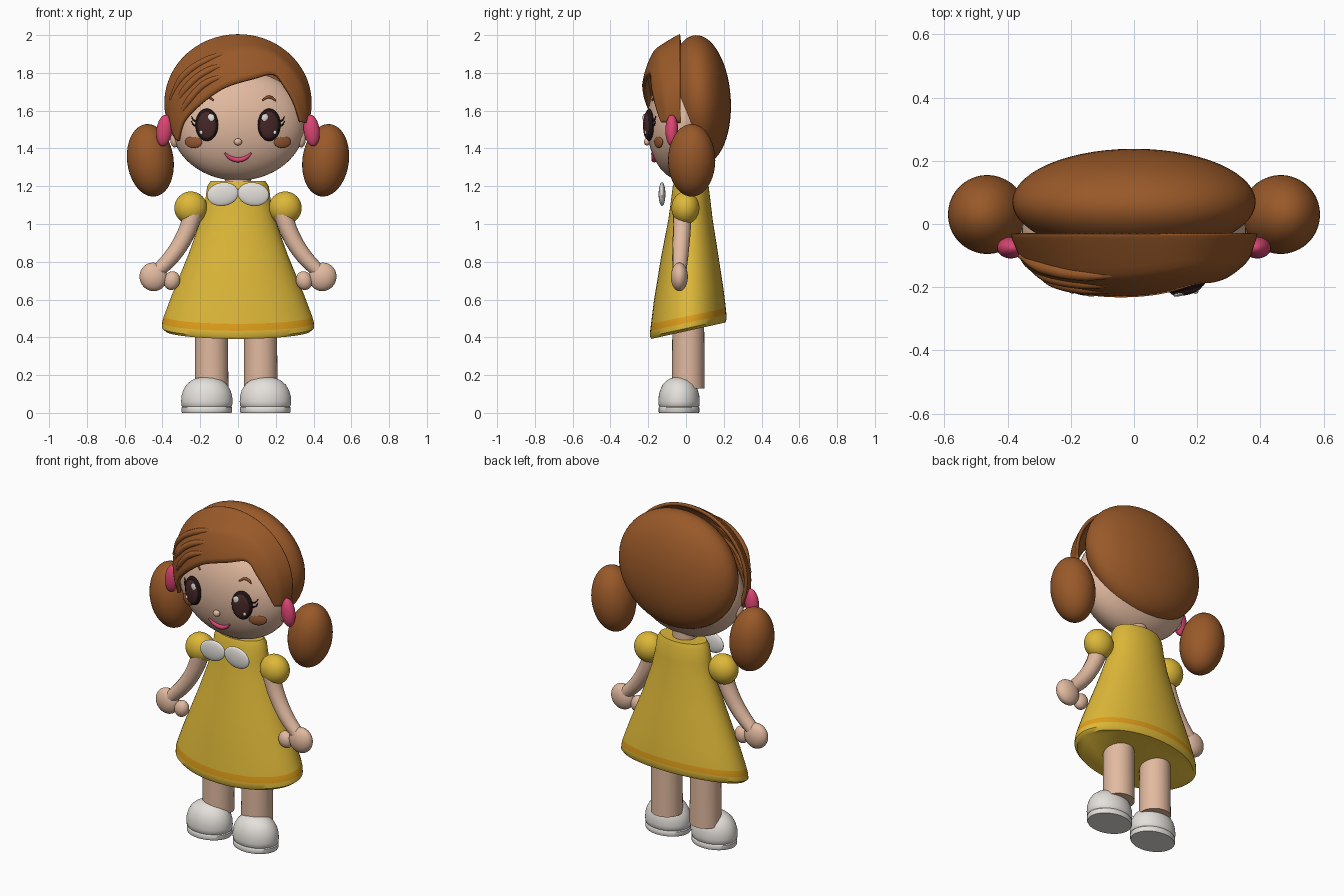
import bpy, bmesh, math
from mathutils import Vector

if "Cube" in bpy.data.objects:
    bpy.data.objects.remove(bpy.data.objects["Cube"], do_unlink=True)


def material(name, r, g, b):
    m = bpy.data.materials.new(name)
    m.use_nodes = True
    m.diffuse_color = (r, g, b, 1)
    bsdf = m.node_tree.nodes["Principled BSDF"]
    bsdf.inputs["Base Color"].default_value = (r, g, b, 1)
    bsdf.inputs["Roughness"].default_value = 0.6
    return m


HAIR = material("hair brown", .32, .10, .022)
SKIN = material("skin", .76, .49, .35)
YELLOW = material("dress yellow", .73, .48, .04)
ORANGE = material("hem orange", .74, .34, .01)
WHITE = material("soft white", .78, .75, .71)
PINK = material("pink", .72, .06, .17)
DARK = material("eye outline", .014, .006, .007)
IRIS = material("eye brown", .06, .02, .02)
BLUSH = material("cheek brown", .29, .095, .03)


def smooth(obj, angle=40):
    bpy.ops.object.select_all(action='DESELECT')
    obj.select_set(True)
    bpy.context.view_layer.objects.active = obj
    bpy.ops.object.shade_smooth_by_angle(angle=math.radians(angle))
    return obj


def add_mesh(name, bm, mats):
    bmesh.ops.recalc_face_normals(bm, faces=bm.faces)
    me = bpy.data.meshes.new(name)
    bm.to_mesh(me)
    bm.free()
    for m in mats:
        me.materials.append(m)
    obj = bpy.data.objects.new(name, me)
    bpy.context.collection.objects.link(obj)
    return smooth(obj)


def ball(name, loc, radii, mat, rot=(0, 0, 0), seg=40):
    bm = bmesh.new()
    bmesh.ops.create_uvsphere(bm, u_segments=seg, v_segments=seg // 2, radius=1)
    bmesh.ops.scale(bm, vec=radii, verts=bm.verts)
    obj = add_mesh(name, bm, [mat])
    obj.location, obj.rotation_euler = loc, rot
    return obj


def tube(name, points, radii, mat):
    cu = bpy.data.curves.new(name, 'CURVE')
    cu.dimensions = '3D'
    cu.bevel_depth, cu.bevel_resolution = 1, 4
    cu.use_fill_caps = True
    sp = cu.splines.new('BEZIER')
    sp.bezier_points.add(len(points) - 1)
    for bp, p, r in zip(sp.bezier_points, points, radii):
        bp.co, bp.radius = p, r
        bp.handle_left_type = bp.handle_right_type = 'AUTO'
    obj = bpy.data.objects.new(name, cu)
    bpy.context.collection.objects.link(obj)
    obj.data.materials.append(mat)
    bpy.ops.object.select_all(action='DESELECT')
    obj.select_set(True)
    bpy.context.view_layer.objects.active = obj
    bpy.ops.object.convert(target='MESH')
    return smooth(bpy.context.object)


def loft(name, rings, mats, stripe=None, seg=56):
    """Skin elliptical rings (x, y, z, rx, ry, slope) and cap both ends."""
    bm = bmesh.new()
    loops = []
    for x, y, z, rx, ry, slope in rings:
        loop = []
        for i in range(seg):
            a = 2 * math.pi * i / seg
            dy = ry * math.sin(a)
            loop.append(bm.verts.new((x + rx * math.cos(a), y + dy, z + slope * dy)))
        loops.append(loop)
    for k, (lo, hi) in enumerate(zip(loops, loops[1:])):
        for i in range(seg):
            j = (i + 1) % seg
            f = bm.faces.new((lo[i], lo[j], hi[j], hi[i]))
            f.material_index = int(k == stripe)
    bm.faces.new(loops[0])
    bm.faces.new(loops[-1])
    return add_mesh(name, bm, mats)


# Head
HX, HY, HZ = .355, .187, .30
HEAD = Vector((0, -.02, 1.53))
ball("head", HEAD, (HX, HY, HZ), SKIN, seg=56)


def face_y(x, z):
    return HEAD.y - HY * math.sqrt(max(0, 1 - (x / HX) ** 2 - ((z - HEAD.z) / HZ) ** 2))


ball("nose", (0, face_y(0, 1.435) - .008, 1.435), (.021, .018, .019), SKIN, seg=20)
mouth = [(x, face_y(x, z) - .004, z) for x, z in
         ((-.07, 1.375), (-.04, 1.35), (0, 1.34), (.04, 1.35), (.07, 1.375))]
tube("mouth", mouth, (.005, .011, .014, .011, .005), PINK)
loft("neck", [(0, .01, 1.15, .07, .065, 0), (0, .01, 1.3, .07, .065, 0)], [SKIN])

# Back hair
ball("back_hair", (0, .07, 1.657), (.385, .167, .343), HAIR, (.06, 0, 0), 56)

# Swept fringe: a shell between the crown arc and the hairline
HAIRLINE = [(-.315, 1.44), (-.285, 1.54), (-.20, 1.63), (-.07, 1.72), (.09, 1.77),
            (.19, 1.79), (.25, 1.72), (.295, 1.64), (.33, 1.54)]


def fringe_y(x, z):
    rz = .36 if z > 1.64 else .5
    return -.03 - .2 * math.sqrt(max(0, 1 - (x / .385) ** 2 - ((z - 1.64) / rz) ** 2))


def hairline(t):
    n = len(HAIRLINE) - 1
    i = min(int(t * n), n - 1)
    f = t * n - i
    a, b, c, d = (Vector(HAIRLINE[max(0, min(n, i + k))]) for k in (-1, 0, 1, 2))
    return b + .5 * f * (c - a + f * (2 * a - 5 * b + 4 * c - d + f * (3 * (b - c) + d - a)))


bm = bmesh.new()
COLS, ROWS = 64, 18
grid = []
for c in range(COLS + 1):
    t = c / COLS
    ang = math.radians(212 - 229 * t)
    crown = Vector((.38 * math.cos(ang), 1.64 + .355 * math.sin(ang)))
    col = []
    for r in range(ROWS + 1):
        u = r / ROWS
        x, z = crown.lerp(hairline(t), u * u)
        depth = (fringe_y(x, z) + .03) * min(1, 1.73 * u)
        col.append(bm.verts.new((x, -.03 + depth, z)))
    grid.append(col)
for a, b in zip(grid, grid[1:]):
    for r in range(ROWS):
        bm.faces.new((a[r], a[r + 1], b[r + 1], b[r]))
fringe = add_mesh("fringe", bm, [HAIR])
shell = fringe.modifiers.new("thickness", 'SOLIDIFY')
shell.thickness, shell.offset = .02, 0

# Raised locks sweeping over the fringe
for i in range(3):
    d = .06 * i
    path = [(-.36 + d * .3, 1.66 - d), (-.29 + d * .3, 1.78 - d),
            (-.16, 1.87 - d), (.01, 1.92 - d)]
    tube(f"fringe_lock_{i + 1}", [(x, fringe_y(x, z) - .001, z) for x, z in path],
         (.008, .02, .02, .004), HAIR)

# Dress with a tilted hem and contrast stripe
loft("dress", [(0, .012, .435, .385, .195, .22), (0, .012, .45, .403, .203, .22),
               (0, .012, .478, .402, .202, .215), (0, .013, .513, .392, .198, .21),
               (0, .014, .62, .352, .185, .18), (0, .018, .84, .262, .15, .1),
               (0, .023, 1.02, .198, .118, .04), (0, .025, 1.12, .174, .105, 0),
               (0, .025, 1.20, .163, .095, 0), (0, .025, 1.228, .145, .085, 0)],
     [YELLOW, ORANGE], stripe=2)

for s, side in ((1, "left"), (-1, "right")):
    # Pigtails, ties and ears
    ball(f"{side}_pigtail", (.464 * s, .03, 1.337), (.123, .125, .193), HAIR, (0, .13 * s, 0))
    ball(f"{side}_hair_tie", (.39 * s, -.075, 1.495), (.042, .034, .084), PINK, (0, -.12 * s, 0))
    ball(f"{side}_ear", (.335 * s, -.03, 1.45), (.024, .03, .045), SKIN, seg=24)

    # Eyes, layered outwards from the face
    turn = (0, 0, .22 * s)
    ex, ez = .165 * s, 1.525
    ey = face_y(ex, ez)
    ball(f"{side}_eye_outline", (ex, ey - .010, ez), (.062, .022, .086), DARK, turn)
    ball(f"{side}_iris", (ex, ey - .021, ez - .003), (.051, .018, .073), IRIS, turn)
    ball(f"{side}_eye_shine", (ex - .022 * s, ey - .037, ez + .038), (.019, .006, .021), WHITE, turn, 20)
    ball(f"{side}_eye_glint", (ex + .03 * s, ey - .029, ez - .04), (.009, .006, .011), WHITE, turn, 16)
    for i in range(2):
        pts = [(x * s, face_y(x, z) - .008, z) for x, z in
               ((.215, 1.545 - .025 * i), (.235, 1.55 - .025 * i), (.247, 1.57 - .025 * i))]
        tube(f"{side}_eyelash_{i + 1}", pts, (.006, .004, .002), DARK)
    brow = [(x * s, face_y(x, z) - .003, z) for x, z in
            ((.13, 1.655), (.16, 1.672), (.185, 1.665), (.2, 1.65))]
    tube(f"{side}_eyebrow", brow, (.004, .008, .007, .003), BLUSH)
    ball(f"{side}_cheek", (.235 * s, face_y(.235, 1.435) + .002, 1.435), (.05, .012, .033),
         BLUSH, (0, 0, .42 * s), 28)

    # Collar petals
    ball(f"{side}_collar", (.081 * s, -.127, 1.158), (.084, .018, .062), WHITE, (0, .15 * s, 0))

    # Sleeves, arms and hands
    ball(f"{side}_sleeve", (.25 * s, -.003, 1.085), (.087, .074, .087), YELLOW)
    tube(f"{side}_arm", [(.235 * s, -.02, 1.06), (.275 * s, -.023, .95),
                         (.345 * s, -.03, .835), (.43 * s, -.035, .745)],
         (.05, .047, .043, .037), SKIN)
    ball(f"{side}_hand", (.448 * s, -.035, .72), (.073, .045, .076), SKIN, (0, .4 * s, 0))
    ball(f"{side}_thumb", (.35 * s, -.04, .70), (.043, .036, .05), SKIN, (0, -.3 * s, 0), 24)

    # Legs and rounded shoes with a sole
    lx, sx = .13 * s - .01, .155 * s - .01
    loft(f"{side}_leg", [(lx, .012, .13, .089, .086, 0), (lx, .012, .56, .086, .084, 0)], [SKIN])
    profile = ((0, .96), (.006, .985), (.028, .985), (.033, .95), (.038, .985), (.06, 1), (.09, .985),
               (.12, .92), (.15, .79), (.172, .6), (.185, .38), (.19, .15))
    loft(f"{side}_shoe", [(sx, -.037, z, .136 * k, .109 * k, 0) for z, k in profile], [WHITE])
